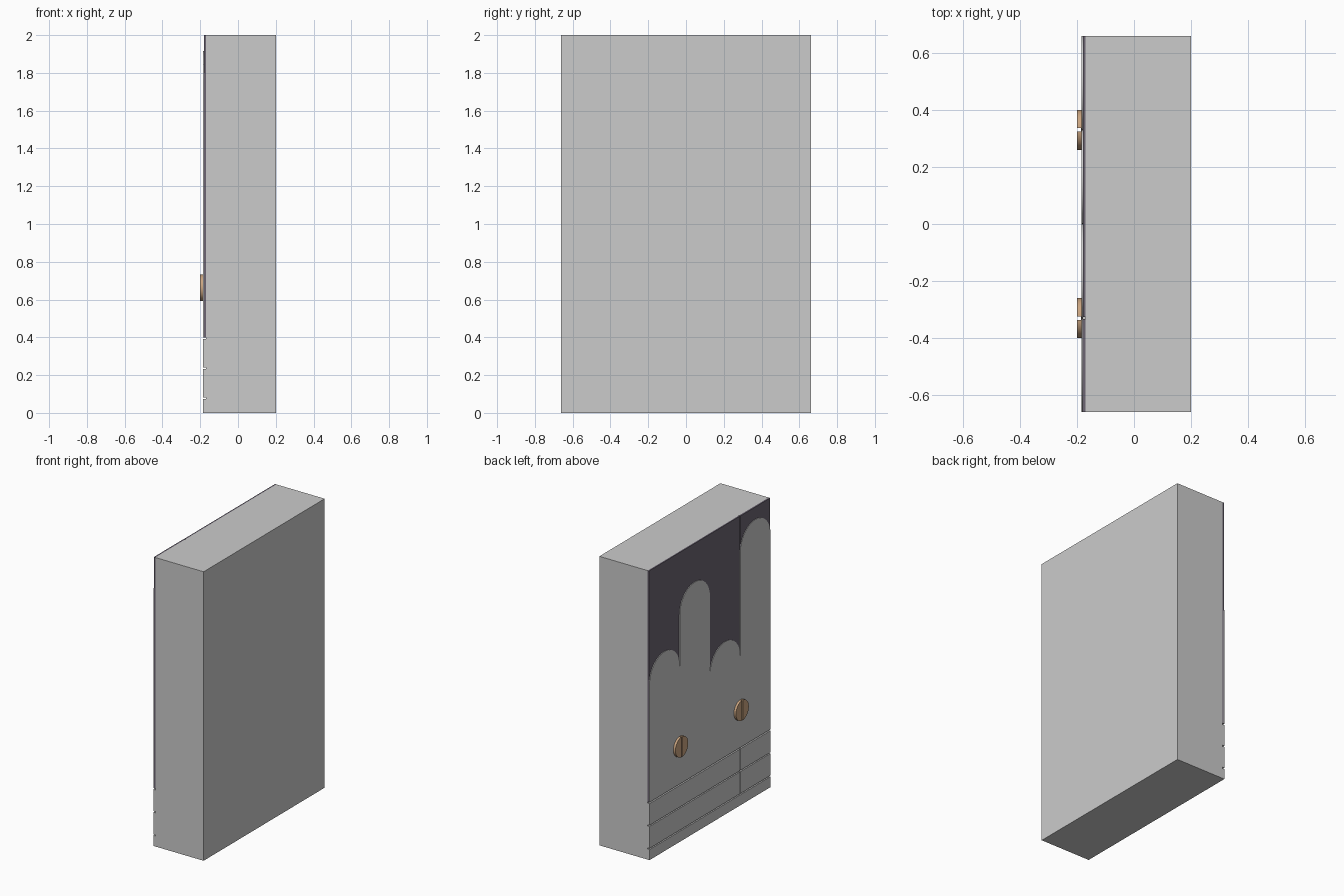
import bpy, bmesh, math

if "Cube" in bpy.data.objects:
    bpy.data.objects.remove(bpy.data.objects["Cube"])

W = 0.662           # half width in y
COL = W / 2         # width of one arched column
BACK, FACE = -0.17, -0.184


def material(name, rgb):
    m = bpy.data.materials.new(name)
    m.diffuse_color = (*rgb, 1)
    m.use_nodes = True
    m.node_tree.nodes["Principled BSDF"].inputs["Base Color"].default_value = m.diffuse_color
    return m


dark = material("dark_panel", (0.15, 0.13, 0.17))
bronze = material("bronze", (0.6, 0.38, 0.22))


def slab(name, outline, x0, x1, mat=None):
    """Extrude a (y, z) outline from x0 to x1."""
    bm = bmesh.new()
    face = bm.faces.new([bm.verts.new((x0, y, z)) for y, z in outline])
    ext = bmesh.ops.extrude_face_region(bm, geom=[face])
    verts = [g for g in ext["geom"] if isinstance(g, bmesh.types.BMVert)]
    bmesh.ops.translate(bm, verts=verts, vec=(x1 - x0, 0, 0))
    bmesh.ops.recalc_face_normals(bm, faces=bm.faces)
    me = bpy.data.meshes.new(name)
    bm.to_mesh(me)
    bm.free()
    ob = bpy.data.objects.new(name, me)
    bpy.context.collection.objects.link(ob)
    if mat:
        me.materials.append(mat)
    return ob


def rect(y0, y1, z0, z1):
    return [(y0, z0), (y1, z0), (y1, z1), (y0, z1)]


def smooth(ob):
    bpy.ops.object.select_all(action="DESELECT")
    ob.select_set(True)
    bpy.context.view_layer.objects.active = ob
    bpy.ops.object.shade_smooth_by_angle(angle=math.radians(30))


# Main block
slab("block", rect(-W, W, 0, 2), BACK, 0.2)

# Dark backing panel, split by a seam
slab("dark_panel_wide", rect(-COL + 0.004, W, 0.4, 2), BACK, -0.180, dark)
slab("dark_panel_narrow", rect(-W, -COL - 0.004, 0.4, 2), BACK, -0.181, dark)

# Grey front plate with four arched columns, from y = -W to W
springs = [1.75, 1.03, 1.57, 1.215]
outline = [(W, 0.4), (-W, 0.4)]
for i, z in enumerate(springs):
    cy, r = -W + COL * (i + 0.5), COL / 2
    for k in range(25):
        a = math.pi * (1 - k / 24)
        outline.append((cy + r * math.cos(a), z + r * math.sin(a)))
plate = slab("arched_plate", outline, -0.179, FACE)
smooth(plate)

# Lower strips separated by thin grooves, two rows split vertically
slab("bottom_strip", rect(-W, W, 0, 0.073), BACK, FACE)
for row, (z0, z1) in enumerate([(0.081, 0.233), (0.241, 0.391)]):
    slab(f"strip_wide_{row}", rect(-COL + 0.004, W, z0, z1), BACK, FACE)
    slab(f"strip_narrow_{row}", rect(-W, -COL - 0.004, z0, z1), BACK, FACE)

# Slotted screw heads, each as two half discs
R, GAP = 0.07, 0.006
a0 = math.acos(GAP / R)
for n, cy in enumerate((-COL, COL)):
    for side in (-1, 1):
        pts = []
        for k in range(25):
            a = -a0 + 2 * a0 * k / 24
            pts.append((cy + side * R * math.cos(a), 0.662 + R * math.sin(a)))
        smooth(slab(f"screw_half_{n}_{side}", pts, FACE + 0.002, -0.2, bronze))
    # Slot floor
    slab(f"screw_slot_{n}", rect(cy - GAP, cy + GAP, 0.594, 0.73),
         FACE + 0.002, FACE - 0.002, bronze)
